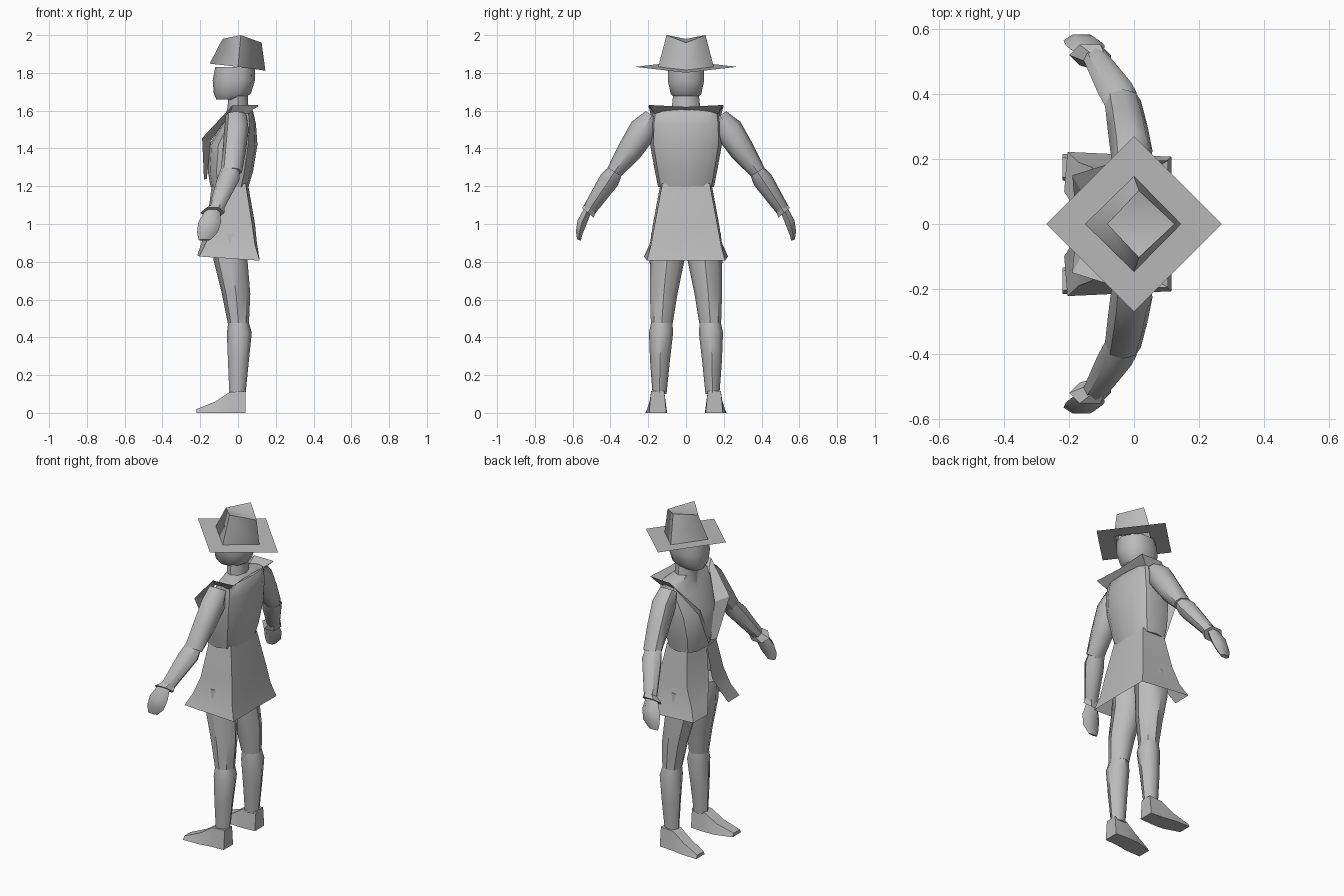
import bpy, bmesh, math

cube = bpy.data.objects.get("Cube")
if cube:
    bpy.data.objects.remove(cube)

GREY = (0.5, 0.5, 0.5, 1)
grey = bpy.data.materials.new("plain_grey")
grey.use_nodes = True
grey.diffuse_color = GREY
grey.node_tree.nodes["Principled BSDF"].inputs["Base Color"].default_value = GREY


def finish(name, bm, mirror, angle):
    """Turn a bmesh into a smooth-by-angle object, mirrored across y if asked."""
    bmesh.ops.recalc_face_normals(bm, faces=bm.faces)
    mesh = bpy.data.meshes.new(name)
    bm.to_mesh(mesh)
    bm.free()
    mesh.materials.append(grey)
    obj = bpy.data.objects.new(name, mesh)
    bpy.context.collection.objects.link(obj)
    bpy.ops.object.select_all(action="DESELECT")
    obj.select_set(True)
    bpy.context.view_layer.objects.active = obj
    bpy.ops.object.shade_smooth_by_angle(angle=math.radians(angle))
    if mirror:
        mod = obj.modifiers.new("Mirror", "MIRROR")
        mod.use_axis = (False, True, False)
        mod.merge_threshold = 0.002
    return obj


def loft(name, rings, sides=8, mirror=False, tilt=0, box=1, slope=0, angle=45, cap=True):
    """Join rings (x, y, z, half_x, half_side); tilt turns them about x, slope leans them along x."""
    bm = bmesh.new()
    t = math.radians(tilt)
    rows = []
    for x, y, z, a, b in rings:
        row = []
        for i in range(sides):
            ang = math.tau * i / sides
            c, s = (math.copysign(abs(v) ** box, v) for v in (math.cos(ang), math.sin(ang)))
            row.append(bm.verts.new((x + a * c, y + b * s * math.cos(t),
                                     z + b * s * math.sin(t) + slope * a * c)))
        rows.append(row)
    for low, high in zip(rows, rows[1:]):
        for i in range(sides):
            j = (i + 1) % sides
            bm.faces.new((low[i], low[j], high[j], high[i]))
    if cap:
        bm.faces.new(rows[0])
        bm.faces.new(rows[-1])
    return finish(name, bm, mirror, angle)


def sheet(name, rows, mirror=True, angle=40):
    """Skin a grid of points with an open sheet."""
    bm = bmesh.new()
    grid = [[bm.verts.new(p) for p in row] for row in rows]
    for r, q in zip(grid, grid[1:]):
        for i in range(len(r) - 1):
            bm.faces.new((r[i], r[i + 1], q[i + 1], q[i]))
    return finish(name, bm, mirror, angle)


# Hat: leaning diamond brim and a four-sided crown with a creased top
loft("hat_brim", [(0, 0, 1.832, 0.27, 0.27), (0, 0, 1.832, 0.13, 0.13)],
     sides=4, slope=-0.115, angle=20, cap=False)
base = [(0.145, 0, 1.812), (0, 0.147, 1.832), (-0.15, 0, 1.849)]
top = [(0.125, 0, 1.96), (0.015, 0.103, 2.0), (-0.082, 0, 1.98)]
crown = bmesh.new()
lo, hi = ([crown.verts.new(p) for p in pts] for pts in (base, top))
for i in range(2):
    crown.faces.new((lo[i], lo[i + 1], hi[i + 1], hi[i]))
crown.faces.new(hi)
finish("hat_crown", crown, True, 15)

# Head and neck
loft("head", [(-0.045, 0, 1.66, 0.07, 0.055), (-0.03, 0, 1.69, 0.098, 0.085),
              (-0.022, 0, 1.76, 0.112, 0.1), (-0.015, 0, 1.832, 0.105, 0.098)],
     sides=10, box=0.8)
loft("neck", [(-0.005, 0, 1.56, 0.065, 0.085), (0, 0, 1.62, 0.055, 0.075),
              (0, 0, 1.71, 0.05, 0.065)])

# Coat body
loft("coat_body", [(-0.045, 0, 1.195, 0.1, 0.148), (-0.04, 0, 1.28, 0.12, 0.165),
                   (-0.025, 0, 1.42, 0.128, 0.19), (0.005, 0, 1.53, 0.09, 0.188),
                   (0.015, 0, 1.595, 0.065, 0.178), (0.005, 0, 1.62, 0.05, 0.08)],
     sides=12, box=0.7, angle=40)

# Skirt of the coat, parted at the front
sheet("coat_skirt", [
    [(0.055, 0, 1.2), (0.04, 0.125, 1.215), (-0.1, 0.135, 1.215), (-0.14, 0, 1.2)],
    [(0.09, 0, 1.0), (0.075, 0.165, 1.0), (-0.13, 0.175, 1.0), (-0.165, 0.015, 1.0)],
    [(0.1, 0, 0.9), (0.09, 0.185, 0.89), (-0.17, 0.19, 0.9), (-0.19, 0.06, 0.91)],
    [(0.115, 0, 0.808), (0.115, 0.207, 0.806), (-0.205, 0.222, 0.828), (-0.215, 0.1, 0.835)],
], angle=50)

# Turned-up collar running down into the lapels
sheet("collar_and_lapels", [
    [(0.06, 0, 1.6), (0.105, 0, 1.62)],
    [(0.06, 0.17, 1.585), (0.105, 0.195, 1.63)],
    [(-0.04, 0.165, 1.585), (-0.03, 0.2, 1.627)],
    [(-0.145, 0.07, 1.44), (-0.19, 0.15, 1.455)],
    [(-0.165, 0, 1.24), (-0.18, 0.04, 1.235)],
], angle=25)

# Arms
loft("upper_arm", [(-0.01, 0.18, 1.575, 0.055, 0.04), (-0.008, 0.225, 1.5, 0.065, 0.075),
                   (-0.02, 0.3, 1.385, 0.062, 0.066), (-0.035, 0.38, 1.275, 0.056, 0.042)],
     mirror=True, tilt=33)
loft("forearm", [(-0.04, 0.365, 1.295, 0.05, 0.036), (-0.052, 0.405, 1.235, 0.06, 0.054),
                 (-0.12, 0.515, 1.07, 0.04, 0.036)], mirror=True, tilt=33)
loft("cuff", [(-0.11, 0.5, 1.09, 0.038, 0.034), (-0.135, 0.52, 1.06, 0.064, 0.048)],
     sides=6, mirror=True, tilt=40, angle=25)
loft("hand", [(-0.135, 0.522, 1.07, 0.04, 0.025), (-0.15, 0.55, 1.01, 0.06, 0.03),
              (-0.162, 0.565, 0.955, 0.055, 0.022), (-0.178, 0.567, 0.915, 0.03, 0.012)],
     sides=6, mirror=True, tilt=20)

# Legs
loft("thigh", [(-0.045, 0.095, 0.95, 0.095, 0.09), (-0.04, 0.1, 0.81, 0.09, 0.092),
               (-0.01, 0.118, 0.63, 0.075, 0.073), (0.002, 0.128, 0.475, 0.056, 0.058)],
     mirror=True)
loft("calf", [(0.002, 0.128, 0.49, 0.052, 0.055), (0.007, 0.132, 0.425, 0.066, 0.064),
              (0.002, 0.138, 0.27, 0.055, 0.052), (-0.003, 0.14, 0.1, 0.043, 0.037)],
     mirror=True)

# Feet: heel, instep and toe cross-sections from back to front
sections = [(0.04, 0.15, 0.045, 0.035, 0.115), (-0.045, 0.15, 0.05, 0.035, 0.11),
            (-0.12, 0.158, 0.055, 0.035, 0.06), (-0.22, 0.175, 0.04, 0.03, 0.02)]
foot = bmesh.new()
rows = [[foot.verts.new((x, y + sy, z)) for sy, z in
         ((-wide, 0), (wide, 0), (narrow, h), (-narrow, h))]
        for x, y, wide, narrow, h in sections]
for r, q in zip(rows, rows[1:]):
    for i in range(4):
        j = (i + 1) % 4
        foot.faces.new((r[i], r[j], q[j], q[i]))
foot.faces.new(rows[0])
foot.faces.new(rows[-1])
finish("foot", foot, True, 40)
